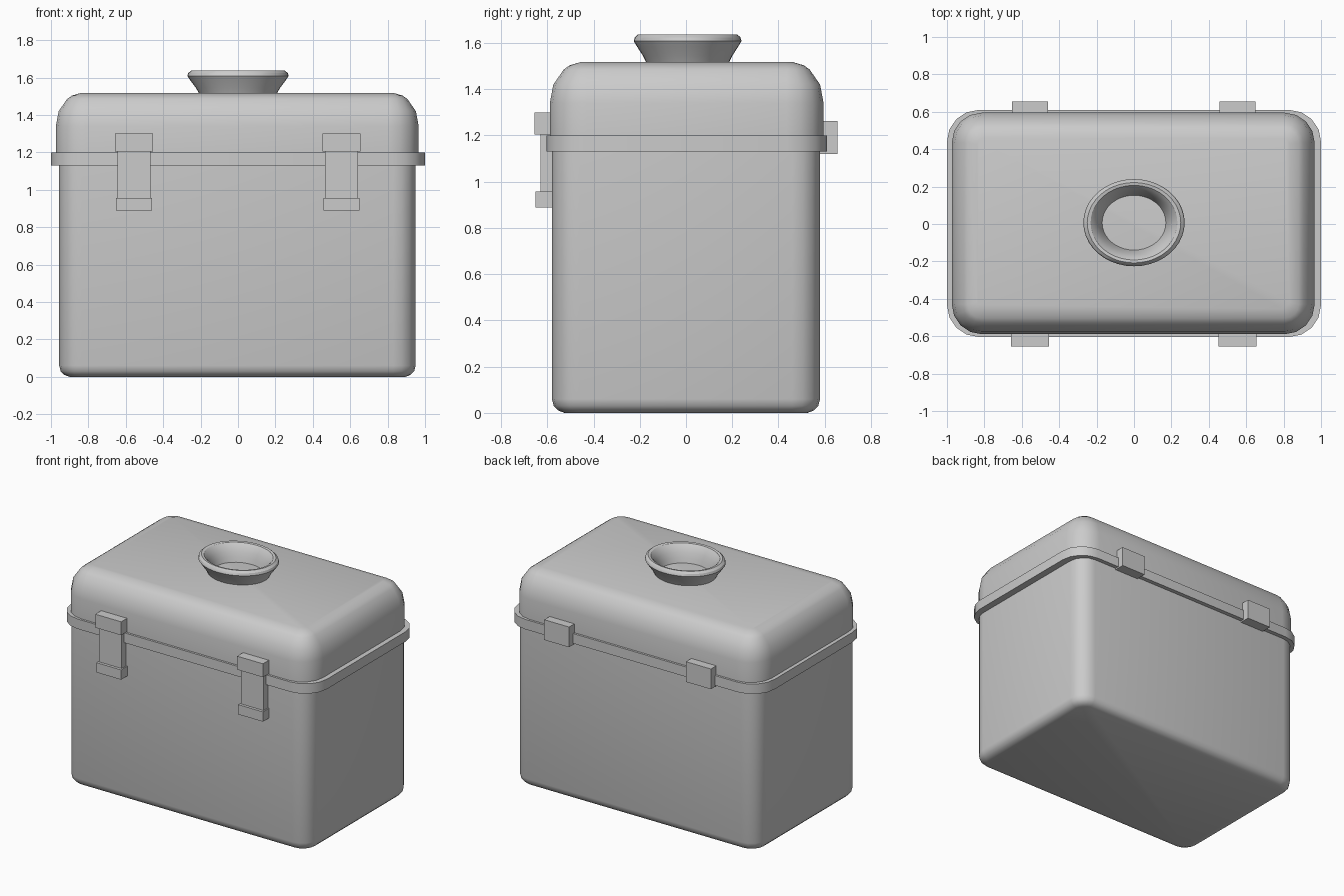
import bpy, bmesh, math

if "Cube" in bpy.data.objects:
    bpy.data.objects.remove(bpy.data.objects["Cube"])

grey = bpy.data.materials.new("plain_grey")
grey.diffuse_color = (0.6, 0.6, 0.6, 1)
grey.use_nodes = True
grey.node_tree.nodes["Principled BSDF"].inputs["Base Color"].default_value = grey.diffuse_color


def finish(name, bm, smooth=True):
    bmesh.ops.recalc_face_normals(bm, faces=bm.faces)
    me = bpy.data.meshes.new(name)
    bm.to_mesh(me)
    bm.free()
    me.materials.append(grey)
    ob = bpy.data.objects.new(name, me)
    bpy.context.collection.objects.link(ob)
    if smooth:
        bpy.ops.object.select_all(action='DESELECT')
        ob.select_set(True)
        bpy.context.view_layer.objects.active = ob
        bpy.ops.object.shade_smooth_by_angle(angle=math.radians(32))
    return ob


def rounded_loft(name, cx, cy, hx, hy, radius, levels, seg=4):
    """Stack rounded rectangles; levels are (inset, z)."""
    bm = bmesh.new()
    rings = []
    for inset, z in levels:
        r = max(radius - inset, 0.035)
        ring = []
        for k, (sx, sy) in enumerate([(1, 1), (-1, 1), (-1, -1), (1, -1)]):
            for i in range(seg + 1):
                a = math.pi / 2 * (k + i / seg)
                ring.append(bm.verts.new((cx + sx * (hx - inset - r) + r * math.cos(a),
                                          cy + sy * (hy - inset - r) + r * math.sin(a), z)))
        rings.append(ring)
    n = len(rings[0])
    for a, b in zip(rings, rings[1:]):
        for i in range(n):
            j = (i + 1) % n
            bm.faces.new((a[i], a[j], b[j], b[i]))
    bm.faces.new(rings[0][::-1])
    bm.faces.new(rings[-1])
    return finish(name, bm)


def box(name, x0, x1, y0, y1, z0, z1):
    bm = bmesh.new()
    bmesh.ops.create_cube(bm, size=1)
    for v in bm.verts:
        v.co = (x1 if v.co.x > 0 else x0, y1 if v.co.y > 0 else y0, z1 if v.co.z > 0 else z0)
    return finish(name, bm, False)


# Tub, rim and domed lid
rounded_loft("body", -0.003, 0, 0.953, 0.58, 0.12,
             [(0.055, 0), (0.028, 0.01), (0.008, 0.03), (0, 0.06), (0, 1.14)])
rounded_loft("rim", 0, 0.003, 1.0, 0.607, 0.17, [(0, 1.13), (0, 1.20)])
rounded_loft("lid", -0.004, 0.003, 0.97, 0.592, 0.16,
             [(0, 1.19), (0, 1.34), (0.015, 1.42), (0.06, 1.485), (0.085, 1.503), (0.135, 1.518)])

# Flared oval ring on the lid
profile = [(0.205, 1.51), (0.225, 1.545), (0.255, 1.585), (0.271, 1.608), (0.266, 1.624),
           (0.25, 1.637), (0.232, 1.634), (0.215, 1.618), (0.195, 1.585), (0.18, 1.55), (0.168, 1.51)]
bm = bmesh.new()
n = 40
rings = [[bm.verts.new((r * math.cos(2 * math.pi * i / n),
                        0.007 + 0.86 * r * math.sin(2 * math.pi * i / n), z))
          for i in range(n)] for r, z in profile]
for a, b in zip(rings, rings[1:] + rings[:1]):
    for i in range(n):
        j = (i + 1) % n
        bm.faces.new((a[i], a[j], b[j], b[i]))
finish("lid_ring", bm)

# Front latches and back hinges
for side, c in (("left", -0.556), ("right", 0.553)):
    box(side + "_latch_top", c - 0.101, c + 0.101, -0.655, -0.57, 1.205, 1.30)
    box(side + "_latch_strap", c - 0.088, c + 0.088, -0.63, -0.57, 0.95, 1.21)
    box(side + "_latch_bottom", c - 0.097, c + 0.097, -0.65, -0.57, 0.888, 0.957)
    box(side + "_hinge", c - 0.097, c + 0.097, 0.57, 0.655, 1.12, 1.263)
